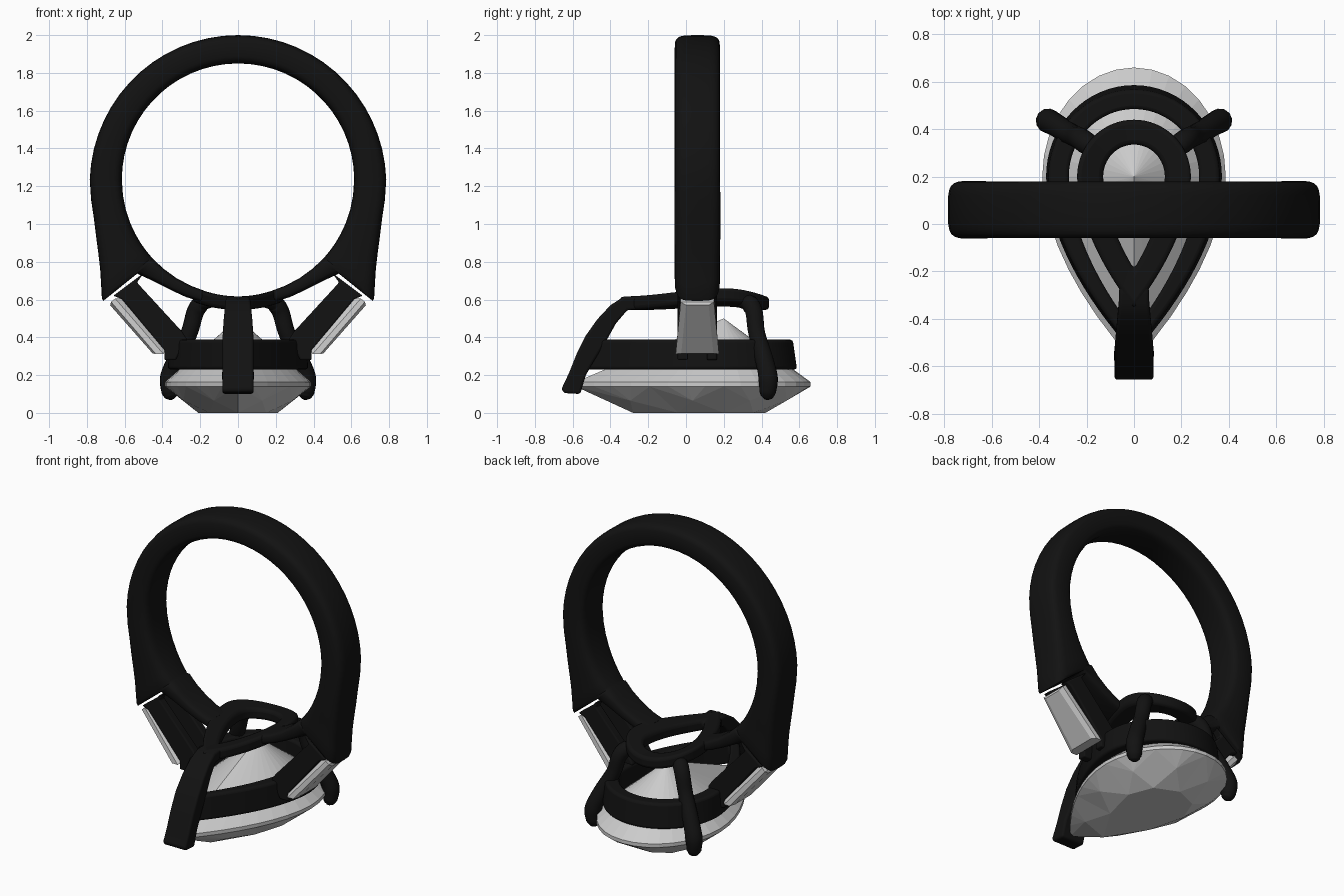
import bpy, bmesh, math

if "Cube" in bpy.data.objects:
    bpy.data.objects.remove(bpy.data.objects["Cube"])

black = bpy.data.materials.new("dark_metal")
black.diffuse_color = (0.006, 0.006, 0.006, 1)
black.use_nodes = True
black.node_tree.nodes["Principled BSDF"].inputs["Base Color"].default_value = black.diffuse_color
CZ, CY = 1.235, 0.06          # finger hole centre height, band centre depth


def make(name, verts, faces, metal=True, bevel=0, smooth=35):
    bm = bmesh.new()
    vs = [bm.verts.new(v) for v in verts]
    for f in faces:
        bm.faces.new([vs[i] for i in f])
    bmesh.ops.recalc_face_normals(bm, faces=bm.faces)
    me = bpy.data.meshes.new(name)
    bm.to_mesh(me)
    bm.free()
    ob = bpy.data.objects.new(name, me)
    bpy.context.collection.objects.link(ob)
    if metal:
        me.materials.append(black)
    if bevel:
        m = ob.modifiers.new("bevel", 'BEVEL')
        m.width, m.segments, m.limit_method, m.angle_limit = bevel, 3, 'ANGLE', math.radians(40)
    if smooth:
        finish(ob, smooth)
    return ob


def finish(ob, angle):
    bpy.ops.object.select_all(action='DESELECT')
    bpy.context.view_layer.objects.active = ob
    ob.select_set(True)
    bpy.ops.object.shade_smooth_by_angle(angle=math.radians(angle))


def bridge(a, b, n):
    """Quads between two closed loops of n vertices starting at a and b."""
    return [(a + i, a + (i + 1) % n, b + (i + 1) % n, b + i) for i in range(n)]


def pear(u, w, top, tip, cy=0.2):
    """Point on a pear outline; u = 0 is the tip, u = 0.5 the round end."""
    u %= 1
    s = 2 * u if u <= 0.5 else 2 * (1 - u)
    side = 1 if u <= 0.5 else -1
    if s < 0.5:
        t = 1 - 2 * s
        return side * w * (1 - t ** 1.8), cy + (tip - cy) * t
    a = (s - 0.5) * math.pi
    return side * w * math.cos(a), cy + (top - cy) * math.sin(a)


# Band with flared shoulders: (angle from top, outer radius, half depth)
half = [(a, 0.765 + 0.02 * (a / 90) ** 2, 0.12) for a in range(0, 91, 6)]
half += [(98, 0.785, 0.122), (105, 0.79, 0.122), (112, 0.81, 0.122), (118, 0.837, 0.121),
         (123, 0.87, 0.12), (127, 0.908, 0.12), (131, 0.955, 0.12), (132, 0.96, 0.115),
         (133, 0.73, 0.11), (140, 0.70, 0.10), (148, 0.685, 0.095), (156, 0.68, 0.09), (163, 0.675, 0.09)]
stations = [(-a, r, d) for a, r, d in half[:0:-1]] + half
N = 24
verts, faces = [], []
for a, ro, d in stations:
    a = math.radians(a)
    for k in range(N):
        c, s = math.cos(2 * math.pi * k / N), math.sin(2 * math.pi * k / N)
        r = (0.615 + ro) / 2 + (ro - 0.615) / 2 * math.copysign(abs(c) ** 0.5, c)
        y = CY + d * math.copysign(abs(s) ** 0.5, s)
        verts.append((r * math.sin(a), y, CZ + r * math.cos(a)))
for i in range(len(stations) - 1):
    faces += bridge(i * N, (i + 1) * N, N)
faces += [tuple(range(N)), tuple(range(len(verts) - N, len(verts)))]
make("band", verts, faces, smooth=50)


def pear_ring(name, outer_lo, outer_hi, inner, zlo, zhi, bevel):
    """Pear-shaped band; zlo and zhi give height as a function of x."""
    n, v = 64, []
    for prof, z in ((outer_lo, zlo), (outer_hi, zhi), (inner, zhi), (inner, zlo)):
        for i in range(n):
            x, y = pear(i / n, *prof)
            v.append((x, y, z(x)))
    f = [q for k in range(4) for q in bridge(k * n, (k + 1) % 4 * n, n)]
    make(name, v, f, bevel=bevel)


# Seat under the stone, and gallery curved to the finger
pear_ring("seat", (0.372, 0.588, -0.55), (0.36, 0.565, -0.53), (0.275, 0.485, -0.45),
          lambda x: 0.23, lambda x: 0.388, 0.015)
pear_ring("gallery", (0.24, 0.44, -0.36), (0.24, 0.44, -0.36), (0.13, 0.335, -0.19),
          lambda x: CZ - math.sqrt(0.69 ** 2 - x * x), lambda x: CZ - math.sqrt(0.618 ** 2 - x * x), 0.02)

# Pear stone: table, kite and girdle facets below, pointed pavilion above
S, K = 8, 4
G = S * K
v = [(*pear(i / S, 0.21, 0.42, -0.28), 0) for i in range(S)]
v += [(*pear((i + 0.5) / S, 0.315, 0.56, -0.46), 0.065) for i in range(S)]
for z in (0.14, 0.163):
    v += [(*pear(i / G, 0.387, 0.66, -0.585), z) for i in range(G)]
v.append((0, 0.2, 0.5))
M, G0, G1, tip = S, 2 * S, 2 * S + G, 2 * S + 2 * G
f = [tuple(range(S))] + bridge(G0, G1, G)
for i in range(S):
    j = (i + 1) % S
    f += [(i, j, M + i), (i, M + (i - 1) % S, G0 + i * K), (i, G0 + i * K, M + i)]
    f += [(M + i, G0 + i * K + k, G0 + (i * K + k + 1) % G) for k in range(K)]
f += [(G1 + i, G1 + (i + 1) % G, tip) for i in range(G)]
make("pear_stone", v, f, metal=False, smooth=0)


def prism(name, pts, place, bevel):
    """Extrude a 2D profile; place(p, side) gives the 3D point for side 0 or 1."""
    n = len(pts)
    v = [place(p, s) for s in (0, 1) for p in pts]
    f = bridge(0, n, n) + [tuple(range(n)), tuple(range(n, 2 * n))]
    return make(name, v, f, bevel=bevel)


# Claw over the pointed tip, wider towards its end
claw = [(-0.22, 0.615), (-0.33, 0.615), (-0.40, 0.57), (-0.47, 0.495), (-0.53, 0.41), (-0.58, 0.31),
        (-0.62, 0.21), (-0.66, 0.125), (-0.645, 0.105), (-0.56, 0.10), (-0.53, 0.20), (-0.49, 0.27),
        (-0.42, 0.385), (-0.37, 0.475), (-0.31, 0.545), (-0.22, 0.55)]
prism("tip_claw", claw,
      lambda p, s: ((2 * s - 1) * min(0.082, 0.06 + 0.1 * max(0, -p[0] - 0.3)), p[0], p[1]), 0.018)

rail = [(0.50, 0.74), (0.66, 0.62), (0.615, 0.602), (0.39, 0.333), (0.39, 0.28), (0.33, 0.28),
        (0.27, 0.39), (0.296, 0.43), (0.535, 0.69)]
for side, sx in (("left", -1), ("right", 1)):
    # Round-end claws
    cu = bpy.data.curves.new(side + "_claw", 'CURVE')
    cu.dimensions, cu.bevel_depth, cu.bevel_resolution, cu.use_fill_caps = '3D', 0.05, 4, True
    path = [(0.15, 0.29, 0.585, 0.6), (0.20, 0.34, 0.575, 0.95), (0.26, 0.375, 0.42, 0.9),
            (0.335, 0.42, 0.26, 1), (0.362, 0.435, 0.18, 1.05), (0.36, 0.432, 0.11, 0.9),
            (0.355, 0.428, 0.085, 0.65), (0.352, 0.425, 0.072, 0.25)]
    sp = cu.splines.new('BEZIER')
    sp.bezier_points.add(len(path) - 1)
    for bp, (x, y, z, r) in zip(sp.bezier_points, path):
        bp.co, bp.radius = (sx * x, y, z), r
        bp.handle_left_type = bp.handle_right_type = 'AUTO'
    sp.resolution_u = 6
    cu.materials.append(black)
    ob = bpy.data.objects.new(side + "_claw", cu)
    bpy.context.collection.objects.link(ob)
    bpy.ops.object.select_all(action='DESELECT')
    bpy.context.view_layer.objects.active = ob
    ob.select_set(True)
    bpy.ops.object.convert(target='MESH')
    finish(bpy.context.object, 40)

    # Pair of rails holding the side stone
    for row, y0, y1 in (("front", -0.045, 0.01), ("back", 0.11, 0.165)):
        prism(f"{side}_{row}_rail", rail, lambda p, s: (sx * p[0], (y0, y1)[s], p[1]), 0.01)

    # Tapered baguette: back, girdle and table outlines
    loops = [((0.595, 0.605), (0.375, 0.345), 0.055, 0.08),
             ((0.65, 0.605), (0.395, 0.312), 0.088, 0.115),
             ((0.672, 0.588), (0.435, 0.312), 0.088, 0.115),
             ((0.677, 0.57), (0.452, 0.315), 0.06, 0.085)]
    v = []
    for (xa, za), (xb, zb), wa, wb in loops:
        v += [(sx * xa, CY - wa, za), (sx * xa, CY + wa, za), (sx * xb, CY + wb, zb), (sx * xb, CY - wb, zb)]
    f = [(0, 1, 2, 3), (12, 13, 14, 15)] + [q for k in range(3) for q in bridge(4 * k, 4 * k + 4, 4)]
    make(side + "_baguette_stone", v, f, metal=False, smooth=0)
